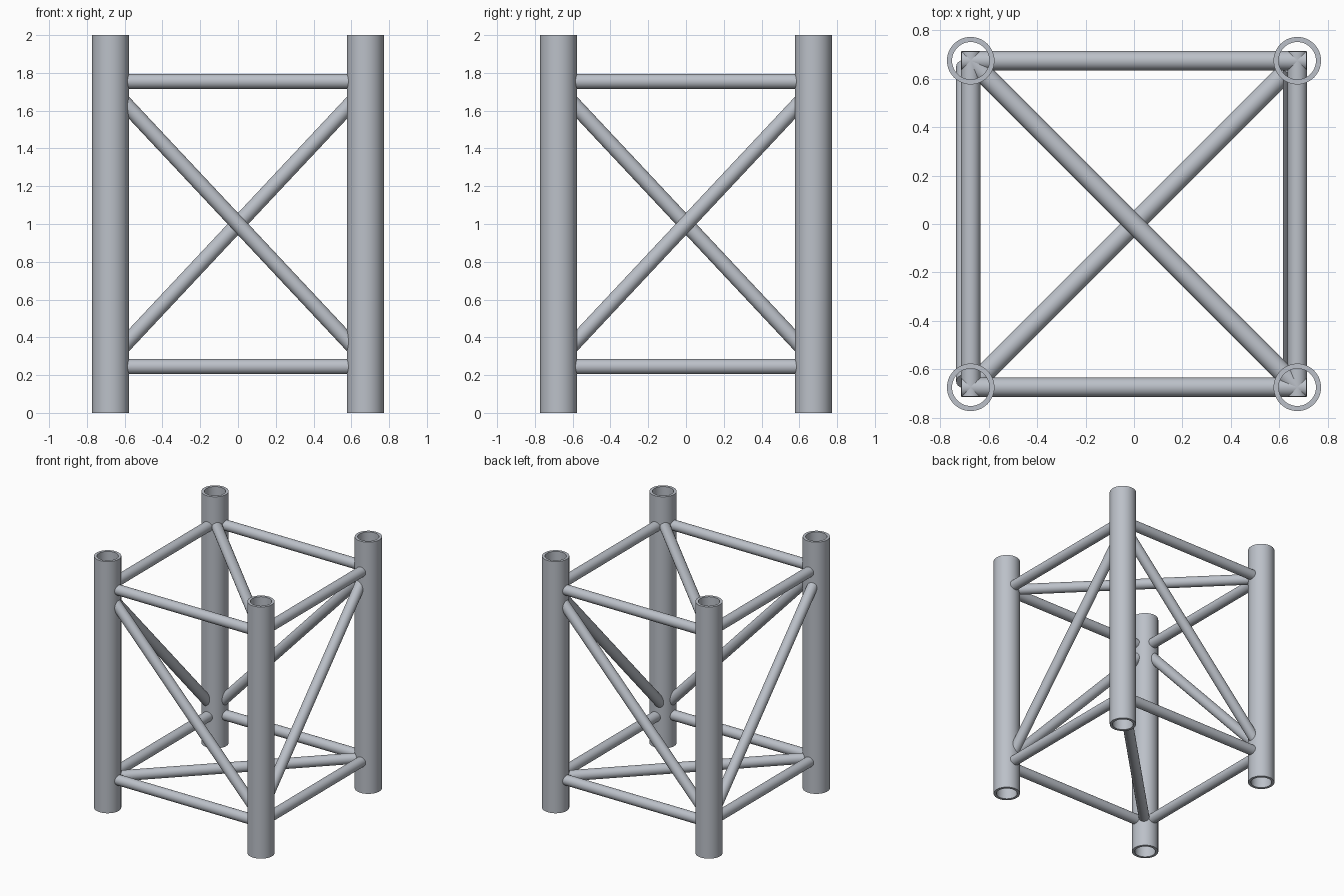
import bpy, bmesh, math
from mathutils import Vector

cube = bpy.data.objects.get("Cube")
if cube:
    bpy.data.objects.remove(cube, do_unlink=True)

# Single brushed metal colour
metal = bpy.data.materials.new("aluminium_grey")
metal.use_nodes = True
metal.diffuse_color = (0.5, 0.53, 0.58, 1)
metal.node_tree.nodes["Principled BSDF"].inputs["Base Color"].default_value = (0.5, 0.53, 0.58, 1)

C = 0.674            # post centre offset
POST_R, BORE_R = 0.098, 0.077
BRACE_R = 0.04
HEIGHT = 2.0
LOW, HIGH = 0.245, 1.755
END = 0.712          # reach of the level braces
TILT_X, TILT_Z = 0.65, 0.693   # reach of the sloping braces


def finish(obj):
    obj.data.materials.append(metal)
    bpy.ops.object.select_all(action="DESELECT")
    obj.select_set(True)
    bpy.context.view_layer.objects.active = obj
    bpy.ops.object.shade_smooth_by_angle(angle=math.radians(35))


def tube(name, x, y):
    """Hollow upright: a rectangular wall section swept round the axis."""
    bm = bmesh.new()
    section = [(BORE_R, 0), (POST_R, 0), (POST_R, HEIGHT), (BORE_R, HEIGHT)]
    n = 48
    rings = [[bm.verts.new((r * math.cos(math.tau * i / n), r * math.sin(math.tau * i / n), z))
              for i in range(n)] for r, z in section]
    for k, ring in enumerate(rings):
        above = rings[(k + 1) % len(rings)]
        for i in range(n):
            j = (i + 1) % n
            bm.faces.new((ring[i], ring[j], above[j], above[i]))
    bmesh.ops.recalc_face_normals(bm, faces=bm.faces)
    mesh = bpy.data.meshes.new(name)
    bm.to_mesh(mesh)
    bm.free()
    obj = bpy.data.objects.new(name, mesh)
    obj.location = (x, y, 0)
    bpy.context.collection.objects.link(obj)
    finish(obj)


def rod(name, a, b):
    """Solid round brace between two points."""
    a, b = Vector(a), Vector(b)
    bpy.ops.mesh.primitive_cylinder_add(vertices=32, radius=BRACE_R, depth=(b - a).length,
                                        location=(a + b) / 2)
    obj = bpy.context.object
    obj.name = name
    obj.rotation_euler = (b - a).to_track_quat("Z", "Y").to_euler()
    finish(obj)


# Four corner posts
for sy, depth in ((-1, "front"), (1, "back")):
    for sx, side in ((-1, "right"), (1, "left")):
        tube(f"{depth}_{side}_post", sx * C, sy * C)

# Level braces round the top and bottom
for level, z in (("lower", LOW), ("upper", HIGH)):
    for s, depth, side in ((-1, "front", "right"), (1, "back", "left")):
        rod(f"{level}_{depth}_brace", (-END, s * C, z), (END, s * C, z))
        rod(f"{level}_{side}_brace", (s * C, -END, z), (s * C, END, z))

# One sloping brace on each side, the two side ones set slightly off the post centres
top, bottom = 1 + TILT_Z, 1 - TILT_Z
for s, depth, side in ((-1, "front", "right"), (1, "back", "left")):
    rod(f"{depth}_sloping_brace", (s * TILT_X, s * C, top), (-s * TILT_X, s * C, bottom))
    x = s * C - 0.02
    rod(f"{side}_sloping_brace", (x, s * TILT_X, top), (x, -s * TILT_X, bottom))

# Level cross braces, corner to corner
rod("upper_cross_brace", (-C, C, HIGH), (C, -C, HIGH))
rod("lower_cross_brace", (-C, -C, LOW), (C, C, LOW))
